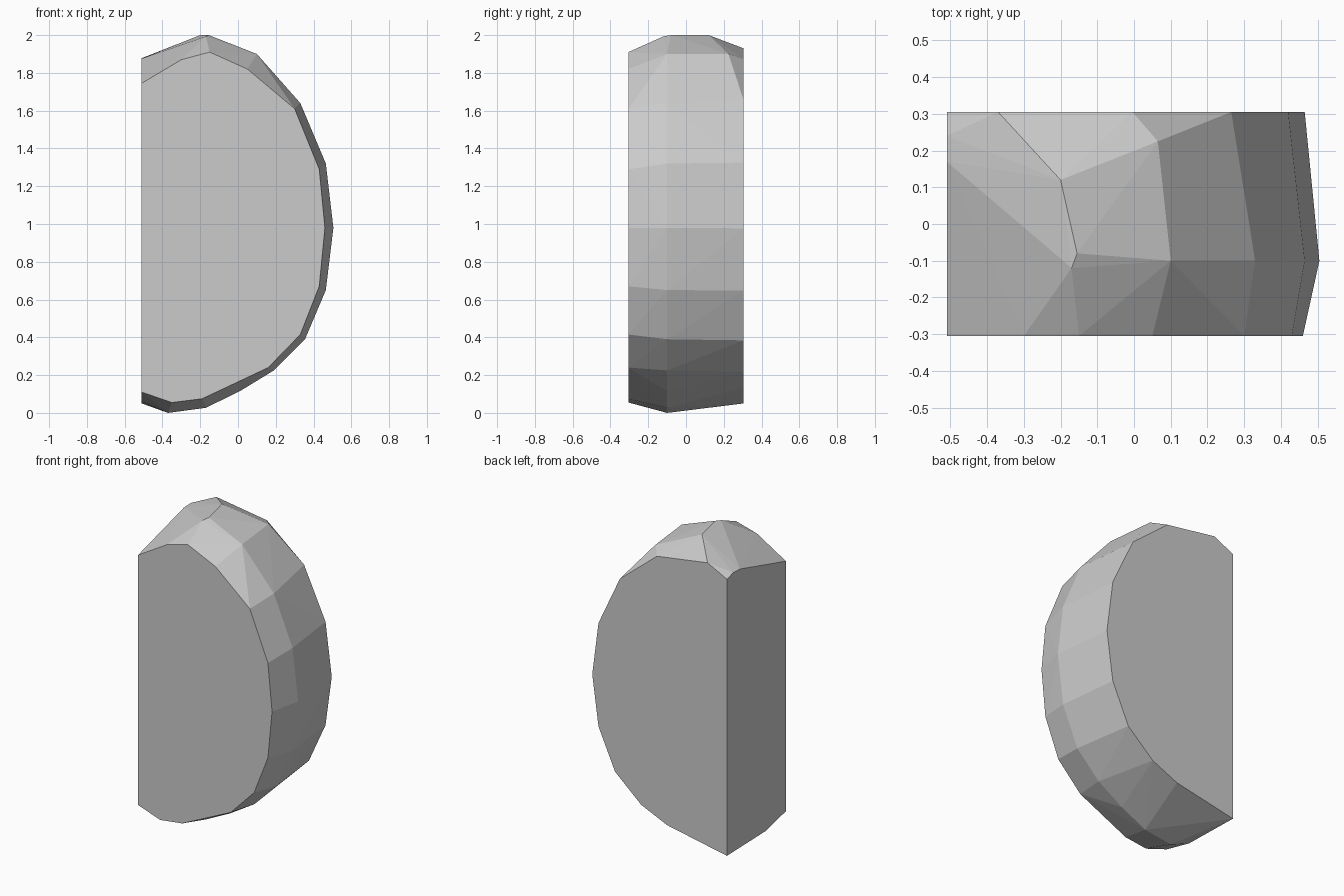
import bpy, bmesh, math

if "Cube" in bpy.data.objects:
    bpy.data.objects.remove(bpy.data.objects["Cube"])

# Outlines in x, z of the flat front, the widest ridge and the flat back
front = [(-.51, 1.745), (-.30, 1.87), (-.15, 1.91), (.05, 1.82), (.30, 1.61),
         (.43, 1.29), (.46, .98), (.43, .67), (.33, .415), (.16, .24),
         (-.19, .075), (-.35, .055), (-.51, .11)]
ridge = [(-.14, 1.985), (.10, 1.90), (.33, 1.64), (.465, 1.32), (.505, .98),
         (.465, .65), (.355, .39), (.19, .225), (.01, .115), (-.17, .027),
         (-.37, 0), (-.51, .06)]
back = [(-.51, 1.86), (-.37, 1.93), (-.004, 1.875), (.265, 1.656),
        (.42, 1.325), (.465, .977), (.42, .648), (.30, .384), (.111, .218),
        (-.077, .135), (-.51, .05)]
# Chipped crown and the upper left edge
crown = [(-.20, .12, 2.0), (-.155, -.08, 2.0), (-.17, -.12, 1.993),
         (.065, .225, 1.9), (-.51, .24, 1.878), (-.51, .17, 1.875)]

points = list(crown)
for outline, y in ((front, -.305), (ridge, -.1), (back, .305)):
    points += [(x, y, z) for x, z in outline]

# Faceted half slab: convex skin around the outlines
bm = bmesh.new()
for p in points:
    bm.verts.new(p)
bmesh.ops.convex_hull(bm, input=bm.verts[:])
loose = [v for v in bm.verts if not v.link_faces]
bmesh.ops.delete(bm, geom=loose, context='VERTS')
bmesh.ops.dissolve_limit(bm, angle_limit=math.radians(1),
                         verts=bm.verts[:], edges=bm.edges[:])
bmesh.ops.recalc_face_normals(bm, faces=bm.faces[:])
mesh = bpy.data.meshes.new("half_stone_slab")
bm.to_mesh(mesh)
bm.free()
bpy.context.collection.objects.link(bpy.data.objects.new("half_stone_slab", mesh))
